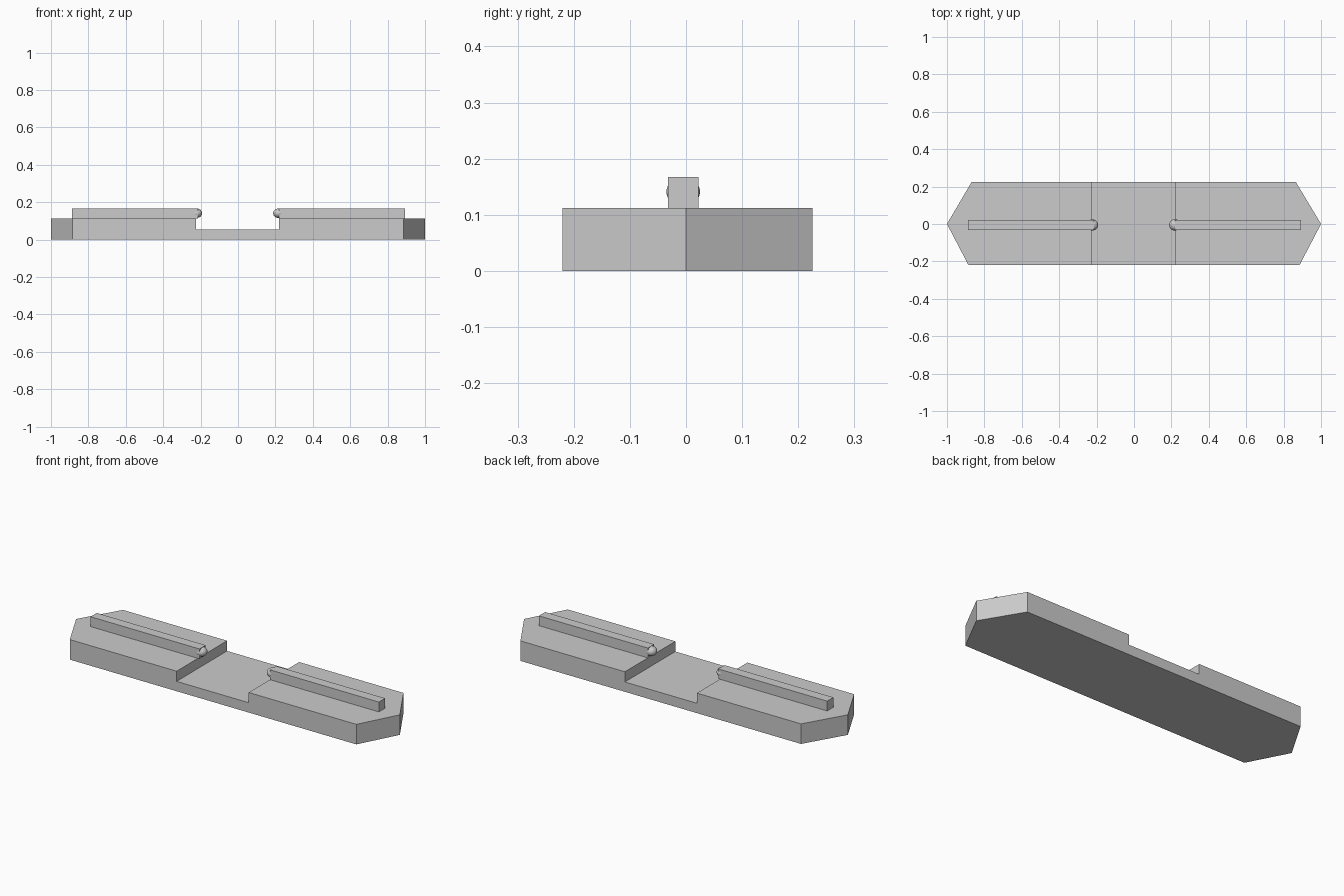
import bpy
import bmesh
from mathutils import Vector

cube = bpy.data.objects.get("Cube")
if cube:
    bpy.data.objects.remove(cube, do_unlink=True)

grey = bpy.data.materials.new("plain_grey")
grey.use_nodes = True
colour = (0.6, 0.6, 0.6, 1)
grey.diffuse_color = colour
grey.node_tree.nodes["Principled BSDF"].inputs["Base Color"].default_value = colour

FRONT, BACK = -0.22, 0.225
DECK, FLOOR, TOP = 0.112, 0.055, 0.167
RAIL_Y = -0.005


def add_object(name, bm):
    bmesh.ops.recalc_face_normals(bm, faces=bm.faces[:])
    mesh = bpy.data.meshes.new(name)
    bm.to_mesh(mesh)
    bm.free()
    mesh.materials.append(grey)
    obj = bpy.data.objects.new(name, mesh)
    bpy.context.collection.objects.link(obj)
    return obj


def add_box(name, low, high):
    low, high = Vector(low), Vector(high)
    bm = bmesh.new()
    bmesh.ops.create_cube(bm, size=1)
    bmesh.ops.scale(bm, vec=high - low, verts=bm.verts[:])
    bmesh.ops.translate(bm, vec=(low + high) / 2, verts=bm.verts[:])
    return add_object(name, bm)


# Base: stepped side profile extruded across the depth
profile = [(-1, 0), (1, 0), (1, DECK), (0.22, DECK), (0.22, FLOOR),
           (-0.225, FLOOR), (-0.225, DECK), (-1, DECK)]
bm = bmesh.new()
face = bm.faces.new([bm.verts.new((x, FRONT, z)) for x, z in profile])
swept = bmesh.ops.extrude_face_region(bm, geom=[face])["geom"]
bmesh.ops.translate(bm, vec=(0, BACK - FRONT, 0),
                    verts=[v for v in swept if isinstance(v, bmesh.types.BMVert)])

# Pointed ends: cut each corner off with an upright plane
for tip, x, y in [(-1, -0.885, FRONT), (-1, -0.868, BACK),
                  (1, 0.885, FRONT), (1, 0.865, BACK)]:
    edge = Vector((x - tip, y, 0))
    normal = edge.cross(Vector((0, 0, 1))).normalized()
    if normal.x * tip < 0:
        normal.negate()
    geom = bm.verts[:] + bm.edges[:] + bm.faces[:]
    bmesh.ops.bisect_plane(bm, geom=geom, dist=1e-5, plane_co=(tip, 0, 0),
                           plane_no=normal, clear_outer=True)
    bmesh.ops.holes_fill(bm, edges=[e for e in bm.edges if e.is_boundary])
bmesh.ops.remove_doubles(bm, verts=bm.verts[:], dist=1e-5)
add_object("base", bm)

# Rails with a rounded knob at each inner end
for side, inner, outer in [("right", -0.215, -0.888), ("left", 0.22, 0.893)]:
    add_box(side + "_rail", (min(inner, outer), RAIL_Y - 0.0275, DECK),
            (max(inner, outer), RAIL_Y + 0.0275, TOP))
    bm = bmesh.new()
    bmesh.ops.create_uvsphere(bm, u_segments=32, v_segments=16, radius=0.03)
    bmesh.ops.scale(bm, vec=(1, 1, 0.85), verts=bm.verts[:])
    bmesh.ops.translate(bm, vec=(0.218 if inner > 0 else -0.222, RAIL_Y, 0.141),
                        verts=bm.verts[:])
    knob = add_object(side + "_knob", bm)
    for poly in knob.data.polygons:
        poly.use_smooth = True
